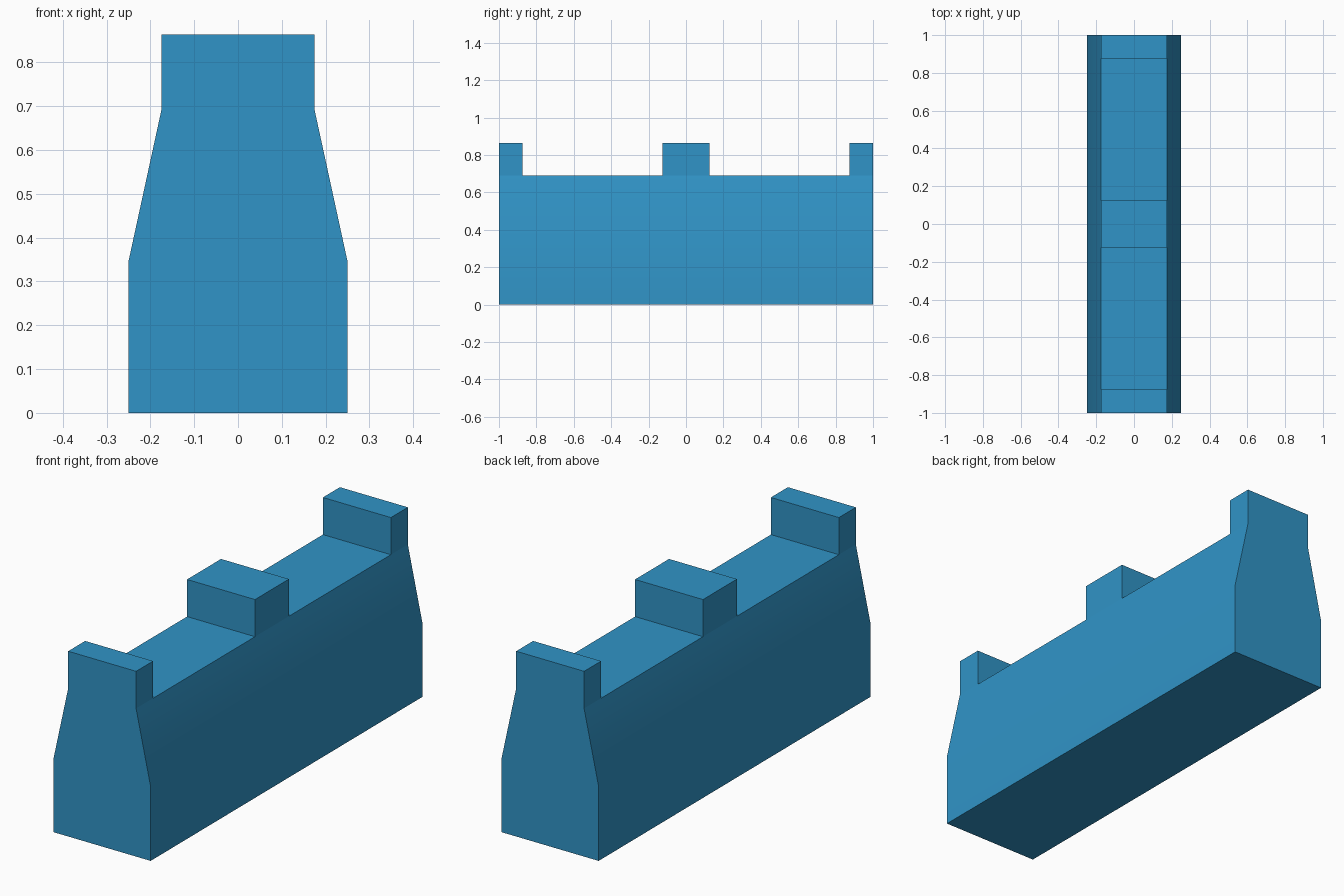
import bpy
import bmesh
import math

if "Cube" in bpy.data.objects:
    bpy.data.objects.remove(bpy.data.objects["Cube"])

# Half cross-section (x, z) of the wall, and where merlons start/end along y
HALF = [(0.25, 0.0), (0.25, 0.345), (0.175, 0.69)]
STATIONS = [-1.0, -0.875, -0.125, 0.125, 0.875, 1.0]
MERLON_HEIGHT = 0.173

profile = HALF + [(-x, z) for x, z in reversed(HALF)]
n = len(profile)

# Wall body: the profile lofted through the stations
bm = bmesh.new()
rings = [[bm.verts.new((x, y, z)) for x, z in profile] for y in STATIONS]
tops = []
for a, b in zip(rings, rings[1:]):
    for i in range(n):
        j = (i + 1) % n
        face = bm.faces.new((a[i], a[j], b[j], b[i]))
        if i == 2:
            tops.append(face)
bm.faces.new(rings[0])
bm.faces.new(rings[-1])
bmesh.ops.recalc_face_normals(bm, faces=bm.faces)

# Merlons: every other top segment raised
result = bmesh.ops.extrude_face_region(bm, geom=tops[::2])
raised = [v for v in result["geom"] if isinstance(v, bmesh.types.BMVert)]
bmesh.ops.translate(bm, verts=raised, vec=(0, 0, MERLON_HEIGHT))
bmesh.ops.recalc_face_normals(bm, faces=bm.faces)

mesh = bpy.data.meshes.new("battlement_wall")
bm.to_mesh(mesh)
bm.free()

# Single blue colour
blue = bpy.data.materials.new("blue")
blue.diffuse_color = (0.030, 0.296, 0.571, 1.0)
blue.use_nodes = True
blue.node_tree.nodes["Principled BSDF"].inputs["Base Color"].default_value = blue.diffuse_color
mesh.materials.append(blue)

wall = bpy.data.objects.new("battlement_wall", mesh)
bpy.context.collection.objects.link(wall)
bpy.context.view_layer.objects.active = wall
wall.select_set(True)
bpy.ops.object.shade_smooth_by_angle(angle=math.radians(30))
